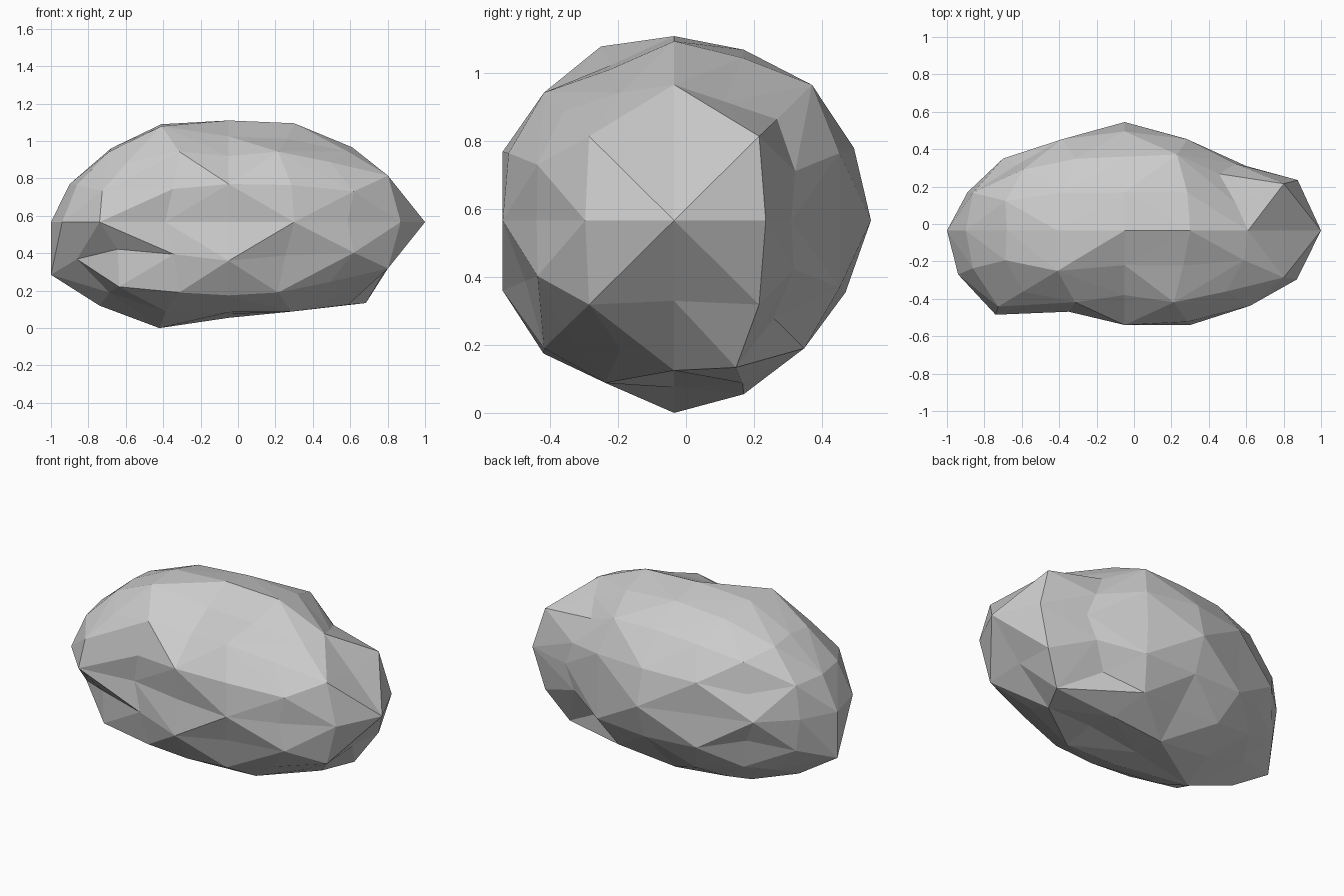
import bpy, bmesh, math
from mathutils import Vector

if "Cube" in bpy.data.objects:
    bpy.data.objects.remove(bpy.data.objects["Cube"])

CENTRE = Vector((-0.05, -0.035, 0.567))
RADII = Vector((0.94, 0.565, 0.555))

# Three outlines of the rock, 16 points each, one per main plane through its centre
SIDE_XZ = [(1.0, .567), (.80, .775), (.61, .967), (.30, 1.095), (-.05, 1.11), (-.41, 1.09),
           (-.68, .96), (-.90, .77), (-1.0, .567), (-1.0, .285), (-.74, .12), (-.42, 0),
           (-.05, .075), (.29, .12), (.59, .125), (.80, .33)]
END_YZ = [(.545, .567), (.495, .78), (.36, .965), (.17, 1.07), (-.035, 1.11), (-.22, 1.025),
          (-.38, .92), (-.54, .77), (-.505, .567), (-.54, .36), (-.42, .175), (-.23, .085),
          (-.035, .075), (.17, .055), (.32, .20), (.47, .355)]
PLAN_XY = [(1.0, -.035), (.875, .235), (.60, .31), (.28, .455), (-.05, .545), (-.39, .44),
           (-.70, .35), (-.89, .17), (-1.0, -.035), (-.94, -.27), (-.74, -.485), (-.39, -.445),
           (-.05, -.505), (.30, -.54), (.585, -.44), (.87, -.297)]

# Dents (below 1) and bumps (above 1) between the outlines, by cube grid position
DENTS = {
    (2, 2, 2): .93, (2, 2, 1): .93, (2, 2, -1): .92, (2, 2, -2): .90,
    (2, 1, 2): .93, (2, 1, -2): 1.15, (1, 2, 2): 1.06, (1, -1, 2): .93,
    (1, -2, -1): .90, (2, -2, 1): 1.05, (2, -2, -1): 1.05,
    (-1, -1, 2): 1.07, (-1, -2, 1): .89, (-1, -2, -1): .87,
    (-2, -2, 1): 1.06, (-2, -2, -1): .93, (-2, -2, -2): 1.08,
    (-2, 2, 1): .91, (-2, 2, -1): .91,
}


def on_outline(outline, a, b):
    """Outline point for a step round the square ring of the grid."""
    return outline[round(math.atan2(b, a) / (math.pi / 8)) % 16]


def place(grid):
    i, j, k = grid
    if j == 0:
        x, z = on_outline(SIDE_XZ, i, k)
        return Vector((x, CENTRE.y, z))
    if i == 0:
        y, z = on_outline(END_YZ, j, k)
        return Vector((CENTRE.x, y, z))
    if k == 0:
        x, y = on_outline(PLAN_XY, i, j)
        return Vector((x, y, CENTRE.z))
    # Elsewhere: ellipsoid, dented or bumped
    d = Vector([math.tan(g * math.pi / 8) for g in grid]).normalized() * RADII
    if i == 2 and abs(j) == abs(k) == 1:  # square blunt end
        d *= Vector((1.05, 1.24, 1.25))
    return CENTRE + d * DENTS.get(grid, 1)


def height(a, b):
    """How far the middle of a diagonal lies from the rock's centre."""
    m = (a.co + b.co) / 2 - CENTRE
    return sum((m[n] / RADII[n]) ** 2 for n in range(3))


# Faceted rock: a 4 x 4 x 4 cube shell shaped to the outlines
bm = bmesh.new()
bmesh.ops.create_cube(bm, size=4)
bmesh.ops.subdivide_edges(bm, edges=bm.edges[:], cuts=3, use_grid_fill=True)
for v in bm.verts:
    v.co = place(tuple(round(c) for c in v.co))
# Split every quad along its ridge
for f in bm.faces[:]:
    a, b, c, d = f.verts
    pair = (a, c) if height(a, c) > height(b, d) else (b, d)
    bmesh.utils.face_split(f, *pair)
bmesh.ops.recalc_face_normals(bm, faces=bm.faces[:])
mesh = bpy.data.meshes.new("rock")
bm.to_mesh(mesh)
bm.free()
rock = bpy.data.objects.new("rock", mesh)
bpy.context.collection.objects.link(rock)
